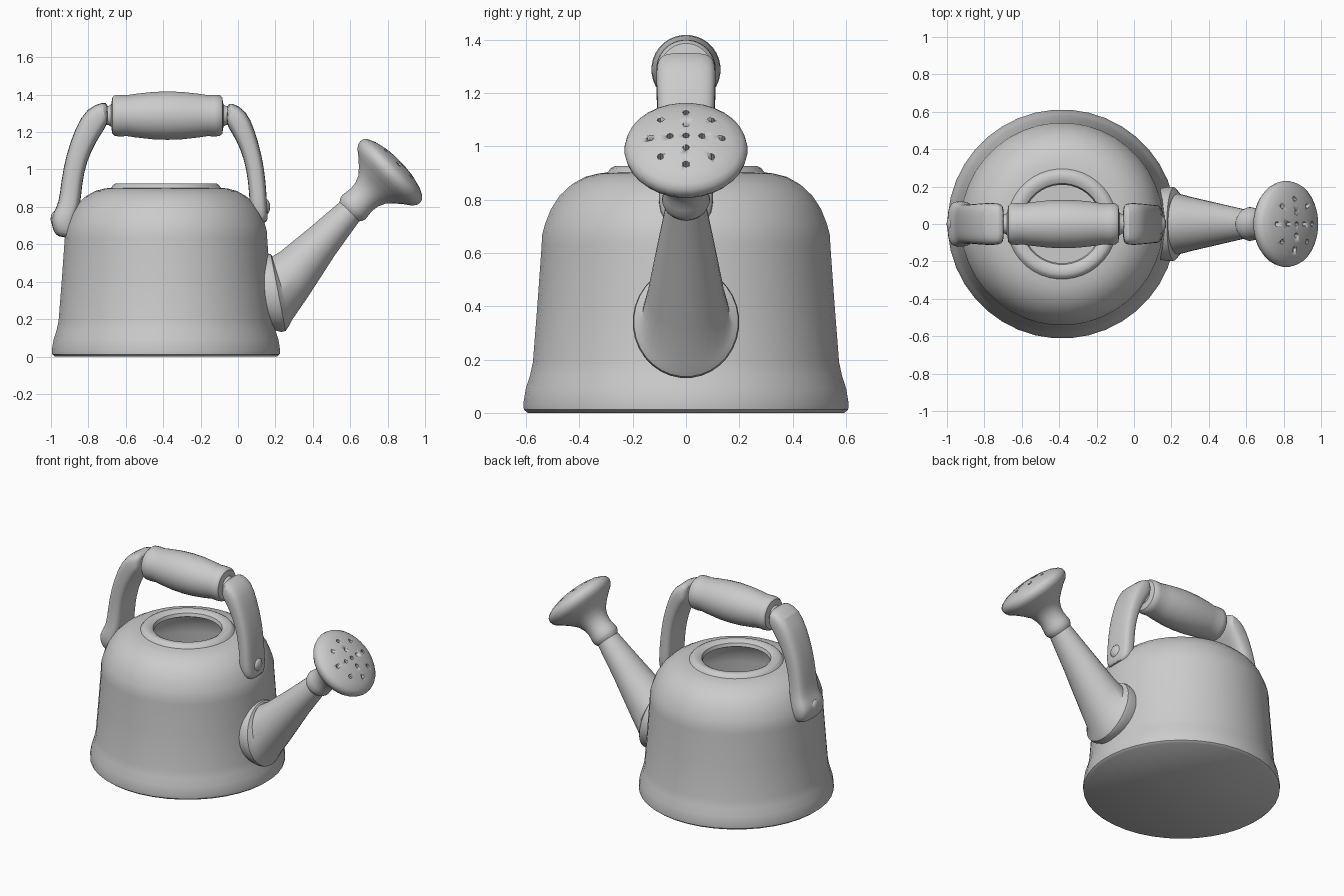
import bpy, bmesh
from math import sin, cos, pi, radians, copysign
from mathutils import Vector


def finish(name, bm, smooth=40, subsurf=0):
    bmesh.ops.recalc_face_normals(bm, faces=bm.faces)
    mesh = bpy.data.meshes.new(name)
    bm.to_mesh(mesh)
    bm.free()
    ob = bpy.data.objects.new(name, mesh)
    bpy.context.collection.objects.link(ob)
    if subsurf:
        ob.modifiers.new("Subdivision", 'SUBSURF').levels = subsurf
        ob.modifiers["Subdivision"].render_levels = subsurf
    bpy.ops.object.select_all(action='DESELECT')
    ob.select_set(True)
    bpy.context.view_layer.objects.active = ob
    bpy.ops.object.shade_smooth_by_angle(angle=radians(smooth))
    return ob


def loft(name, sections, n=32, power=1.0, **kw):
    """Skin rings (x, z, half depth, half width in y, heading in degrees)."""
    bm = bmesh.new()
    rings = []
    for x, z, a, b, deg in sections:
        h = radians(deg)
        ring = []
        for i in range(n):
            t = 2 * pi * (i + 0.5) / n
            c = copysign(abs(cos(t)) ** power, cos(t)) * a
            s = copysign(abs(sin(t)) ** power, sin(t)) * b
            ring.append(bm.verts.new((x + c * sin(h), s, z - c * cos(h))))
        rings.append(ring)
    for r0, r1 in zip(rings, rings[1:]):
        for i in range(n):
            j = (i + 1) % n
            bm.faces.new((r0[i], r0[j], r1[j], r1[i]))
    bm.faces.new(rings[0])
    bm.faces.new(rings[-1])
    return finish(name, bm, **kw)


def revolve(name, x, z, deg, profile, n=32, **kw):
    """Turn (radius, distance) pairs around an axis in the xz plane."""
    h = radians(deg)
    return loft(name, [(x + s * cos(h), z + s * sin(h), r, r, deg)
                       for r, s in profile], n, **kw)


# Hollow body with flared foot, domed shoulder and raised filling rim
revolve("body", -0.385, 0, 90, [
    (0.595, 0.0), (0.61, 0.012), (0.612, 0.035), (0.603, 0.09), (0.587, 0.14),
    (0.576, 0.19), (0.558, 0.42), (0.543, 0.63), (0.542, 0.665), (0.53, 0.71),
    (0.508, 0.765), (0.475, 0.815), (0.43, 0.857), (0.38, 0.885), (0.33, 0.898),
    (0.295, 0.902), (0.283, 0.918), (0.268, 0.926), (0.238, 0.924),
    (0.217, 0.912), (0.21, 0.89), (0.23, 0.878), (0.36, 0.868), (0.45, 0.805),
    (0.51, 0.70), (0.52, 0.64), (0.555, 0.15), (0.57, 0.03)], n=40)

# Tapered spout with a flange against the body
loft("spout", [
    (0.13, 0.345, 0.20, 0.19, 10), (0.195, 0.34, 0.213, 0.2, 10),
    (0.215, 0.342, 0.21, 0.196, 11), (0.226, 0.347, 0.195, 0.18, 13),
    (0.235, 0.365, 0.178, 0.163, 18), (0.30, 0.44, 0.142, 0.145, 32),
    (0.45, 0.615, 0.10, 0.11, 44), (0.615, 0.795, 0.07, 0.072, 45)])

# Watering rose with collar and domed face
AX, AZ, TILT = 0.605, 0.785, 44
rose = revolve("rose", AX, AZ, TILT, [
    (0.07, -0.02), (0.084, 0.0), (0.09, 0.02), (0.086, 0.05), (0.083, 0.08),
    (0.088, 0.115), (0.105, 0.155), (0.138, 0.19), (0.178, 0.225),
    (0.212, 0.25), (0.226, 0.27), (0.231, 0.29), (0.226, 0.31),
    (0.21, 0.326), (0.17, 0.345), (0.10, 0.362), (0.04, 0.368)])

# Sprinkle holes cut in the rose face
bm = bmesh.new()
axis = Vector((cos(radians(TILT)), 0, sin(radians(TILT))))
up = Vector((-axis.z, 0, axis.x))
rot = axis.to_track_quat('Z', 'Y').to_matrix().to_4x4()
for count, radius in ((1, 0), (4, 0.06), (8, 0.135)):
    for i in range(count):
        t = 2 * pi * i / count
        p = Vector((AX, 0, AZ)) + axis * 0.36 + up * (radius * cos(t))
        p.y += radius * sin(t)
        made = bmesh.ops.create_cone(bm, cap_ends=True, segments=8,
                                     radius1=0.013, radius2=0.013, depth=0.08)
        rot.translation = p
        bmesh.ops.transform(bm, matrix=rot, verts=made["verts"])
cutter = finish("hole_cutter", bm)
cutter.hide_render = True
cutter.hide_set(True)
cut = rose.modifiers.new("Holes", 'BOOLEAN')
cut.operation = 'DIFFERENCE'
cut.solver = 'EXACT'
cut.object = cutter

# Turned grip with thin necks at both ends
half = [(0.13, 0.0), (0.127, 0.08), (0.117, 0.17), (0.11, 0.215), (0.112, 0.25),
        (0.11, 0.28), (0.098, 0.294), (0.06, 0.30), (0.05, 0.315), (0.055, 0.36)]
revolve("grip", -0.378, 1.288, 0,
        [(r, -s) for r, s in reversed(half)] + half[1:], n=32)

# Curved handle brackets
loft("rear_bracket", [
    (-0.695, 1.305, 0.045, 0.09, 180), (-0.71, 1.303, 0.062, 0.11, 185),
    (-0.76, 1.275, 0.075, 0.115, 222), (-0.815, 1.185, 0.067, 0.112, 238),
    (-0.865, 1.06, 0.058, 0.107, 252), (-0.89, 0.93, 0.057, 0.105, 262),
    (-0.90, 0.81, 0.058, 0.11, 265), (-0.925, 0.765, 0.066, 0.122, 265),
    (-0.935, 0.71, 0.068, 0.125, 265), (-0.925, 0.66, 0.06, 0.11, 265),
    (-0.92, 0.635, 0.045, 0.09, 265)], n=16, power=0.6, subsurf=1)
loft("front_bracket", [
    (-0.06, 1.30, 0.045, 0.09, 0), (-0.045, 1.30, 0.062, 0.11, -8),
    (-0.003, 1.27, 0.068, 0.115, -48), (0.04, 1.185, 0.056, 0.11, -62),
    (0.08, 1.07, 0.049, 0.106, -75), (0.102, 0.94, 0.047, 0.103, -84),
    (0.108, 0.82, 0.047, 0.105, -89), (0.115, 0.745, 0.045, 0.10, -86),
    (0.12, 0.71, 0.038, 0.07, -85)], n=16, power=0.6, subsurf=1)

# Rivets fixing the brackets
for name, x, z in (("rear_rivet", -0.975, 0.735), ("front_rivet", 0.145, 0.80)):
    bm = bmesh.new()
    bmesh.ops.create_uvsphere(bm, u_segments=16, v_segments=8, radius=0.045)
    bmesh.ops.scale(bm, vec=(0.6, 1, 1), verts=bm.verts)
    bmesh.ops.translate(bm, vec=(x, 0, z), verts=bm.verts)
    finish(name, bm)
